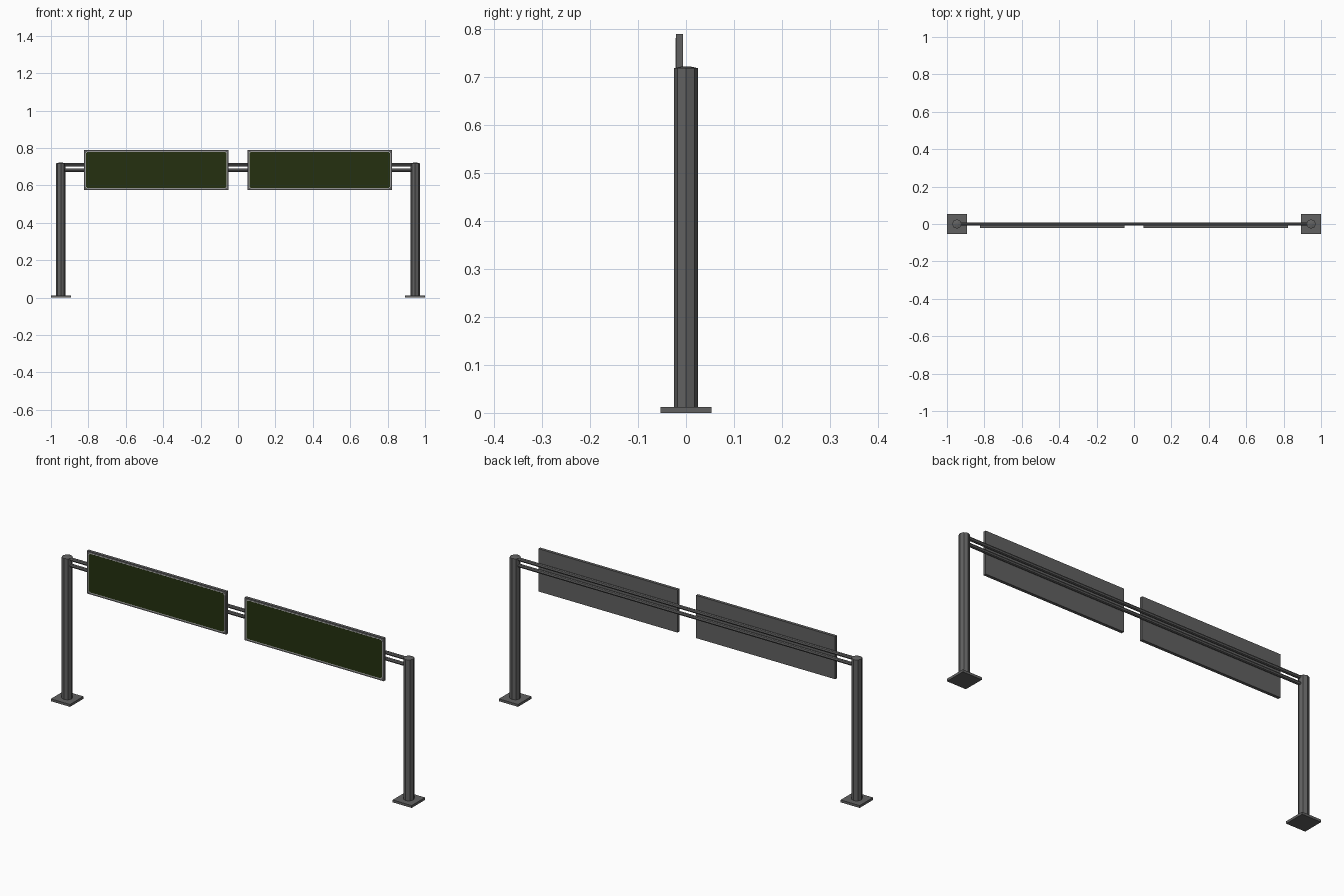
import bpy
import bmesh
import math
from mathutils import Matrix

cube = bpy.data.objects.get("Cube")
if cube:
    bpy.data.objects.remove(cube, do_unlink=True)


def material(name, colour):
    mat = bpy.data.materials.new(name)
    mat.use_nodes = True
    mat.diffuse_color = (*colour, 1)
    bsdf = mat.node_tree.nodes["Principled BSDF"]
    bsdf.inputs["Base Color"].default_value = (*colour, 1)
    return mat


METAL = material("grey metal", (0.12, 0.12, 0.12))
GREEN = material("dark green", (0.018, 0.03, 0.005))
WHITE = material("pale border", (0.6, 0.6, 0.6))


def finish(name, bm, mat):
    bmesh.ops.recalc_face_normals(bm, faces=bm.faces)
    mesh = bpy.data.meshes.new(name)
    bm.to_mesh(mesh)
    bm.free()
    mesh.materials.append(mat)
    obj = bpy.data.objects.new(name, mesh)
    bpy.context.collection.objects.link(obj)
    return obj


def box(name, centre, size, mat):
    bm = bmesh.new()
    bmesh.ops.create_cube(bm, size=1, matrix=Matrix.Translation(centre) @ Matrix.Diagonal((*size, 1)))
    return finish(name, bm, mat)


def cylinder(name, centre, radius, length, axis="Z"):
    turn = Matrix.Rotation(math.pi / 2, 4, "Y") if axis == "X" else Matrix.Identity(4)
    bm = bmesh.new()
    bmesh.ops.create_cone(bm, cap_ends=True, segments=8, radius1=radius, radius2=radius,
                          depth=length, matrix=Matrix.Translation(centre) @ turn)
    return finish(name, bm, METAL)


def rounded_plate(name, centre, width, height, radius, depth, mat):
    # Rounded rectangle in the xz plane, extruded along y
    cx, cy, cz = centre
    bm = bmesh.new()
    verts = []
    for quarter, (sx, sz) in enumerate(((1, 1), (-1, 1), (-1, -1), (1, -1))):
        for step in range(5):
            a = (quarter + step / 4) * math.pi / 2
            verts.append(bm.verts.new((cx + sx * (width / 2 - radius) + radius * math.cos(a),
                                       cy + depth / 2,
                                       cz + sz * (height / 2 - radius) + radius * math.sin(a))))
    face = bm.faces.new(verts)
    moved = bmesh.ops.extrude_face_region(bm, geom=[face], use_keep_orig=True)["geom"]
    bmesh.ops.translate(bm, vec=(0, -depth, 0),
                        verts=[v for v in moved if isinstance(v, bmesh.types.BMVert)])
    return finish(name, bm, mat)


POST_X, SIGN_X, SIGN_Z = 0.947, 0.437, 0.682

for side, s in (("left", 1), ("right", -1)):
    # Base plate, octagonal post and its shallow cap
    box(f"{side}_base_plate", (s * POST_X, 0, 0.006), (0.106, 0.106, 0.012), METAL)
    cylinder(f"{side}_post", (s * POST_X, 0, 0.364), 0.025, 0.708)
    bm = bmesh.new()
    bmesh.ops.create_cone(bm, cap_ends=True, segments=8, radius1=0.025, radius2=0.008, depth=0.004,
                          matrix=Matrix.Translation((s * POST_X, 0, 0.72)))
    finish(f"{side}_post_cap", bm, METAL)

    # Sign panel with a thin border line and green face
    box(f"{side}_sign_panel", (s * SIGN_X, -0.0135, SIGN_Z), (0.772, 0.015, 0.214), METAL)
    rounded_plate(f"{side}_sign_border", (s * SIGN_X, -0.021, SIGN_Z), 0.757, 0.199, 0.014, 0.001, WHITE)
    rounded_plate(f"{side}_sign_face", (s * SIGN_X, -0.0215, SIGN_Z), 0.751, 0.193, 0.011, 0.001, GREEN)

# Twin crossbars
for name, z in (("upper_crossbar", 0.711), ("lower_crossbar", 0.680)):
    cylinder(name, (0, 0, z), 0.009, 2 * POST_X, "X")
